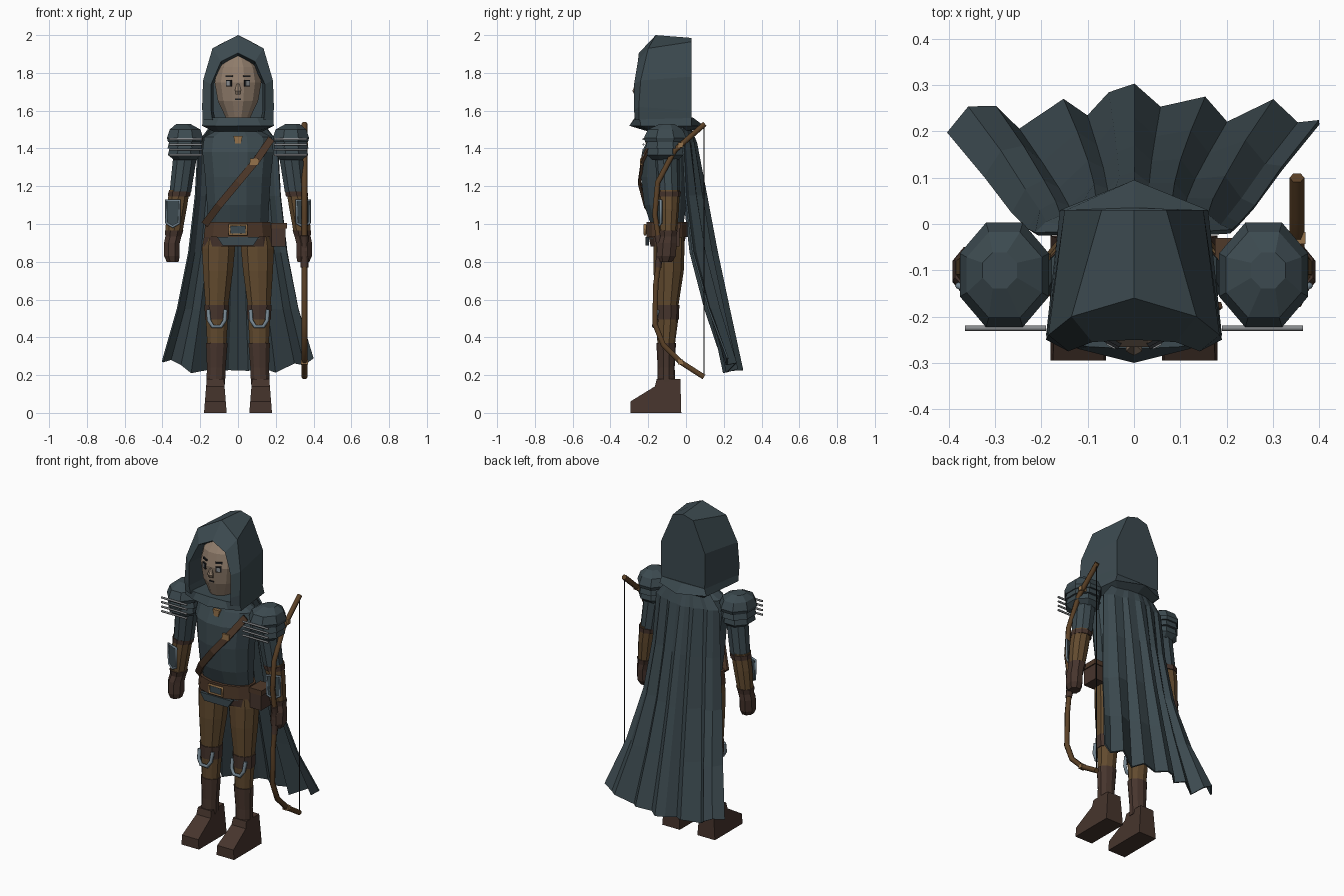
import bpy, bmesh
from math import sin, cos, pi

cube = bpy.data.objects.get("Cube")
if cube:
    bpy.data.objects.remove(cube, do_unlink=True)


def material(name, r, g, b):
    m = bpy.data.materials.new(name)
    m.use_nodes = True
    m.diffuse_color = (r, g, b, 1)
    m.node_tree.nodes["Principled BSDF"].inputs["Base Color"].default_value = (r, g, b, 1)
    return m


cloth = material("slate cloth", .045, .068, .079)
skin = material("skin", .28, .205, .148)
trouser = material("tan brown", .122, .069, .028)
boot = material("dark leather", .062, .035, .026)
leather = material("belt leather", .078, .041, .023)
wood = material("bow wood", .105, .053, .02)
brass = material("brass", .30, .17, .07)
steel = material("pale steel", .18, .24, .285)
grey = material("grey metal", .25, .26, .27)
ink = material("near black", .012, .013, .015)


def mesh(name, verts, faces, mat, thick=0):
    me = bpy.data.meshes.new(name)
    me.from_pydata(verts, [], faces)
    bm = bmesh.new()
    bm.from_mesh(me)
    bmesh.ops.recalc_face_normals(bm, faces=bm.faces)
    bm.to_mesh(me)
    bm.free()
    me.materials.append(mat)
    ob = bpy.data.objects.new(name, me)
    bpy.context.collection.objects.link(ob)
    if thick:
        mod = ob.modifiers.new("thickness", "SOLIDIFY")
        mod.thickness = thick
        mod.offset = 0
    return ob


def bridge(name, rings, mat, closed=True, caps=(True, True), thick=0):
    """Skin a stack of equal point rings."""
    n = len(rings[0])
    faces = [(r * n + i, r * n + (i + 1) % n, (r + 1) * n + (i + 1) % n, (r + 1) * n + i)
             for r in range(len(rings) - 1) for i in range(n if closed else n - 1)]
    if caps[0]:
        faces.append(tuple(range(n)))
    if caps[1]:
        faces.append(tuple(range((len(rings) - 1) * n, len(rings) * n)))
    return mesh(name, [p for ring in rings for p in ring], faces, mat, thick)


def loft(name, rings, mat, n=12, s=1):
    """Elliptical rings (x, y, z, rx, ry) along a limb or trunk."""
    angles = [(i + .5) * 2 * pi / n for i in range(n)]
    return bridge(name, [[(s * x + rx * cos(a), y + ry * sin(a), z) for a in angles]
                         for x, y, z, rx, ry in rings], mat)


def tube(name, pts, radius, mat, cyclic=False):
    cu = bpy.data.curves.new(name, "CURVE")
    cu.dimensions = "3D"
    cu.bevel_depth = radius
    cu.bevel_resolution = 1
    cu.use_fill_caps = True
    sp = cu.splines.new("POLY")
    sp.points.add(len(pts) - 1)
    for p, co in zip(sp.points, pts):
        p.co = (*co, 1)
    sp.use_cyclic_u = cyclic
    cu.materials.append(mat)
    ob = bpy.data.objects.new(name, cu)
    bpy.context.collection.objects.link(ob)
    bpy.ops.object.select_all(action="DESELECT")
    ob.select_set(True)
    bpy.context.view_layer.objects.active = ob
    bpy.ops.object.convert(target="MESH")
    return ob


def box(name, centre, size, mat, turn=0):
    x, y, z = (d / 2 for d in size)
    ob = bridge(name, [[(-x, -y, h), (x, -y, h), (x, y, h), (-x, y, h)] for h in (-z, z)], mat)
    ob.location = centre
    ob.rotation_euler.z = turn
    return ob


def arch(half):
    """Mirror half a profile whose first point is on the centre line."""
    return [(-x, y, z) for x, y, z in half[:0:-1]] + list(half)


# Hood: recess, face rim, outer edge, flat back
hood = [
    [(0, -.14, 1.87), (.08, -.14, 1.83), (.13, -.14, 1.74), (.13, -.14, 1.6), (.12, -.14, 1.55)],
    [(0, -.25, 1.905), (.09, -.255, 1.86), (.142, -.275, 1.74), (.142, -.275, 1.6), (.135, -.27, 1.55)],
    [(0, -.16, 2), (.135, -.2, 1.93), (.185, -.24, 1.76), (.19, -.25, 1.62), (.187, -.25, 1.55)],
    [(0, .03, 1.985), (.07, .03, 1.965), (.15, .03, 1.78), (.15, .03, 1.6), (.147, .03, 1.55)]]
bridge("hood", [arch(h) for h in hood], cloth, closed=False, caps=(False, True))


def collar_ring(half, z):
    return [(x, y, z) for x, y in half] + [(-x, y, z) for x, y in half[-2:0:-1]]


bridge("hood_collar", [
    collar_ring([(0, -.2), (.1, -.18), (.13, -.1), (.12, 0), (0, .02)], 1.49),
    collar_ring([(0, -.3), (.12, -.27), (.19, -.24), (.16, .03), (0, .095)], 1.52),
    collar_ring([(0, -.27), (.1, -.265), (.185, -.245), (.147, .03), (0, .035)], 1.565)], cloth)

# Head and face
loft("head", [(0, -.15, 1.5, .06, .06), (0, -.15, 1.57, .07, .085), (0, -.15, 1.65, .11, .11),
              (0, -.15, 1.75, .128, .12), (0, -.15, 1.83, .112, .1), (0, -.15, 1.895, .05, .05)], skin)
for s, side in ((1, "left"), (-1, "right")):
    box(side + "_eye", (s * .048, -.259, 1.745), (.034, .008, .034), ink, s * .5)
    box(side + "_eye_white", (s * .049, -.262, 1.745), (.021, .008, .022), grey, s * .5)
    box(side + "_brow", (s * .047, -.252, 1.782), (.04, .01, .01), ink, s * .5)
loft("nose", [(0, -.262, 1.685, .016, .012), (0, -.266, 1.705, .02, .018),
              (0, -.26, 1.745, .007, .006)], skin, 6)
box("mouth", (0, -.258, 1.66), (.032, .008, .007), ink)

# Trunk, belt and strap
loft("tunic", [(0, -.1, .92, .18, .1), (0, -.1, 1, .165, .09), (0, -.11, 1.1, .17, .115),
               (0, -.115, 1.25, .18, .128), (0, -.115, 1.38, .195, .123),
               (0, -.1, 1.46, .185, .1), (0, -.1, 1.51, .09, .08)], cloth)
loft("hips", [(0, -.1, .88, .19, .09), (0, -.1, .95, .182, .105)], boot)
loft("belt", [(0, -.1, .93, .188, .112), (0, -.1, 1.01, .178, .112)], leather)
bridge("tunic_flap", [[(-.08, y, .885), (.08, y, .885), (.11, y, .93), (-.11, y, .93)]
                      for y in (-.195, -.215)], cloth)
box("buckle_plate", (0, -.212, .97), (.08, .008, .045), cloth)
tube("buckle", [(x, -.217, z) for x, z in ((-.045, .945), (.045, .945), (.045, .995), (-.045, .995))],
     .008, brass, True)
box("belt_pouch", (.215, -.085, .94), (.075, .1, .12), boot)
box("pouch_flap", (.217, -.085, .99), (.085, .11, .03), leather)
strap = [(.175, -.175, 1.45), (.1, -.23, 1.34), (0, -.247, 1.22), (-.1, -.215, 1.1), (-.175, -.14, 1.0)]
bridge("chest_strap", [[(x - s * .015, y, z + s * .012) for x, y, z in strap] for s in (1, -1)],
       leather, closed=False, caps=(False, False), thick=.014)
box("strap_buckle", (.085, -.237, 1.33), (.045, .012, .035), brass)
bridge("neck_clasp", [[(-.014, y, 1.425), (.014, y, 1.425), (.024, y, 1.465), (-.024, y, 1.465)]
                      for y in (-.19, -.215)], brass)

# Limbs, mirrored
for s, side in ((1, "left"), (-1, "right")):
    def part(name, rings, mat, n=10):
        loft(side + "_" + name, rings, mat, n, s)

    # Leg
    part("trouser_leg", [(.1, -.09, .93, .085, .08), (.103, -.09, .87, .092, .082),
                         (.106, -.092, .75, .083, .08), (.112, -.1, .57, .064, .06),
                         (.112, -.1, .48, .06, .057), (.112, -.105, .36, .054, .046)], trouser)
    part("knee_strap", [(.112, -.1, .495, .065, .062), (.112, -.1, .572, .069, .065)], boot)
    tube(side + "_knee_guard", [(s * .112 + x, y, z) for x, y, z in (
        (-.045, -.15, .545), (-.042, -.163, .49), (-.022, -.17, .458),
        (.022, -.17, .458), (.042, -.163, .49), (.045, -.15, .545))], .011, steel)
    part("boot_shaft", [(.118, -.105, .15, .052, .048), (.115, -.105, .24, .052, .045),
                        (.112, -.105, .37, .06, .052)], boot)
    foot = [(-.295, 0), (-.295, .06), (-.165, .14), (-.155, .18), (-.03, .18), (-.025, 0)]
    bridge(side + "_foot", [[(s * (.12 + e * (.06 - z * .08)), y, z) for y, z in foot]
                            for e in (-1, 1)], boot)

    # Arm
    part("sleeve", [(.26, -.1, 1.47, .06, .06), (.28, -.1, 1.36, .066, .065),
                    (.305, -.092, 1.17, .06, .058)], cloth)
    part("forearm", [(.31, -.09, 1.18, .057, .057), (.325, -.092, 1.08, .056, .055),
                     (.34, -.095, .95, .047, .047)], trouser)
    part("elbow_band", [(.312, -.09, 1.145, .061, .061), (.309, -.09, 1.172, .063, .063)], boot)
    part("glove", [(.346, -.11, .8, .034, .04), (.35, -.105, .83, .045, .055),
                   (.35, -.1, .9, .045, .055), (.342, -.095, .935, .046, .048),
                   (.338, -.095, .965, .053, .054)], boot, 8)
    shield = [(-.036, .065), (.036, .065), (.034, -.055), (0, -.075), (-.034, -.055)]
    outline = [(s * (.345 + x), -.147 + x * .4, 1.06 + z) for x, z in shield]
    bridge(side + "_bracer_plate", [outline, [(x, y + .009, z) for x, y, z in outline]], cloth)
    tube(side + "_bracer_rim", outline, .007, steel, True)

    # Layered shoulder guard with front rods
    part("lower_guard", [(.28, -.11, 1.34, .065, .075), (.285, -.11, 1.365, .093, .105),
                         (.285, -.11, 1.42, .08, .095)], cloth, 8)
    part("middle_guard", [(.282, -.11, 1.4, .099, .114), (.282, -.11, 1.45, .085, .1)], cloth, 8)
    part("upper_guard", [(.28, -.11, 1.435, .098, .115), (.28, -.11, 1.455, .104, .122),
                         (.28, -.11, 1.5, .088, .1), (.29, -.1, 1.53, .04, .042)], cloth, 8)
    for row in range(4):
        z = 1.365 + row * .028
        tube(f"{side}_guard_rod_{row}", [(s * .19, -.225, z), (s * .365, -.225, z)], .006, grey)

# Pleated cape; pleats are (position across, depth), rows are
# (height, half width, depth, side wrap, pleat size)
pleats = [(-1, -.85), (-.89, .5), (-.75, .3), (-.62, -1.3), (-.38, .3), (-.25, -.8), (-.13, .6),
          (0, 1.1), (.14, -.3), (.38, .45), (.5, -1), (.75, .7), (.88, -.5), (1, -.15)]
rows = [(1.51, .15, .02, .04, 0), (1.43, .21, .045, .06, .008), (1.15, .225, .09, .09, .016),
        (.85, .26, .14, .1, .022), (.55, .32, .195, .07, .03), (.225, .4, .26, .035, .035)]
cape = []
for r, (z, w, y, wrap, size) in enumerate(rows):
    hem = r == len(rows) - 1
    cape.append([(u * w, y - wrap * u * u + d * size, z + hem * (.07 * u ** 4 + .03 * d * abs(u)))
                 for u, d in pleats])
bridge("cape", cape, cloth, closed=False, caps=(False, False), thick=.01)

# Bow in the left hand
stave = [(.1, 1.53), (.02, 1.46), (-.06, 1.39), (-.15, 1.22), (-.165, 1.05), (-.135, .87),
         (-.16, .68), (-.165, .47), (-.12, .36), (-.03, .27), (.095, .19)]
tube("bow_stave", [(.352, y, z) for y, z in stave], .016, wood)
tube("bow_string", [(.352, .095, 1.52), (.352, .095, .2)], .003, ink)
tube("bow_grip", [(.352, -.15, .94), (.352, -.135, .87), (.352, -.148, .77)], .02, boot)
for name, y, z in (("upper", -.03, 1.418), ("lower", -.03, .27)):
    box(name + "_bow_binding", (.352, y, z), (.036, .026, .026), brass)
